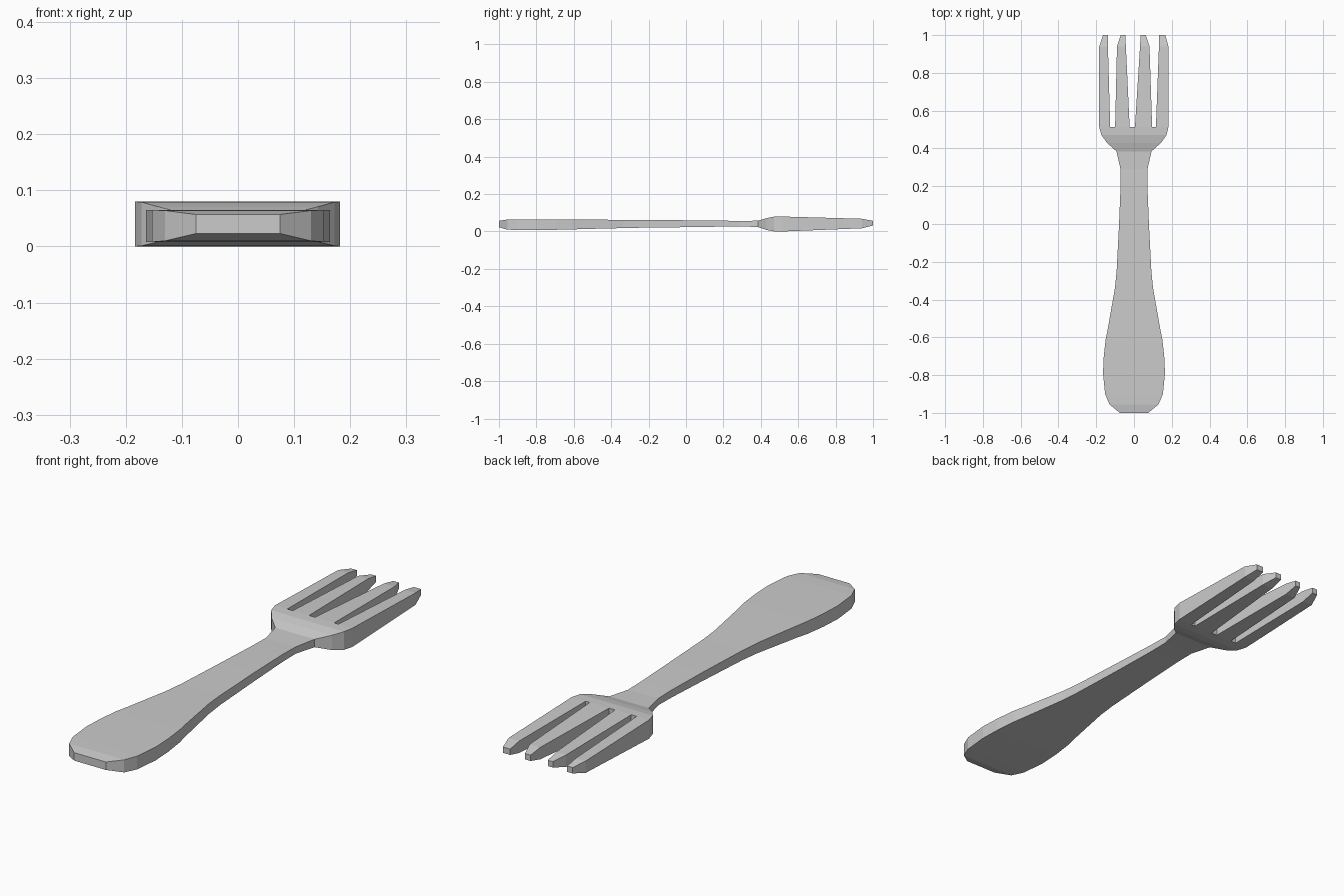
import bpy, bmesh

if "Cube" in bpy.data.objects:
    bpy.data.objects.remove(bpy.data.objects["Cube"])

bm = bmesh.new()


def pair(x, y, z0, z1):
    """Lower and upper vertex at one plan position."""
    return bm.verts.new((x, y, z0)), bm.verts.new((x, y, z1))


def bridge(a, b):
    """Four walls between two rectangular sections, each (left pair, right pair)."""
    ra = [a[0][0], a[1][0], a[1][1], a[0][1]]
    rb = [b[0][0], b[1][0], b[1][1], b[0][1]]
    for i in range(4):
        j = (i + 1) % 4
        bm.faces.new((ra[i], ra[j], rb[j], rb[i]))


# handle, neck and shoulder: y, half width, bottom z, top z
stations = [
    (-1.0, .075, .023, .057), (-.955, .13, .010, .064), (-.9, .153, .008, .065),
    (-.79, .164, .008, .065), (-.7, .16, .009, .065), (-.61, .15, .011, .065),
    (-.55, .138, .013, .064), (-.34, .101, .018, .062), (-.25, .092, .020, .061),
    (0, .079, .023, .060), (.2, .071, .026, .058), (.29, .071, .027, .056),
    (.385, .093, .024, .058), (.43, .143, .008, .071), (.47, .172, .001, .079),
]
rings = [(pair(-w, y, a, b), pair(w, y, a, b)) for y, w, a, b in stations]
first = rings[0]
bm.faces.new((first[0][0], first[0][1], first[1][1], first[1][0]))
for a, b in zip(rings, rings[1:]):
    bridge(a, b)

# tines: left and right x at the root, shoulder of the tip, and tip
tines = [
    ((-.184, -.126), (-.184, -.138), (-.164, -.138)),
    ((-.100, -.023), (-.090, -.043), (-.070, -.046)),
    ((.005, .096), (.032, .082), (.035, .062)),
    ((.116, .182), (.132, .182), (.132, .166)),
]
levels = [(.513, 0, .08), (.94, .017, .068), (1.0, .032, .057)]
roots = []
for tine in tines:
    secs = [(pair(l, *lv), pair(r, *lv)) for (l, r), lv in zip(tine, levels)]
    bridge(secs[0], secs[1])
    bridge(secs[1], secs[2])
    end = secs[2]
    bm.faces.new((end[0][0], end[1][0], end[1][1], end[0][1]))
    roots += secs[0]

# join the shoulder to the row of tine roots, with walls in the gaps
last = rings[-1]
for k in (0, 1):
    bm.faces.new([last[0][k]] + [p[k] for p in roots] + [last[1][k]])
for side, root in ((last[0], roots[0]), (last[1], roots[-1])):
    bm.faces.new((side[0], root[0], root[1], side[1]))
for i in (1, 3, 5):
    l, r = roots[i], roots[i + 1]
    bm.faces.new((l[0], r[0], r[1], l[1]))

bmesh.ops.recalc_face_normals(bm, faces=bm.faces[:])
mesh = bpy.data.meshes.new("fork")
bm.to_mesh(mesh)
bm.free()
fork = bpy.data.objects.new("fork", mesh)
bpy.context.collection.objects.link(fork)
